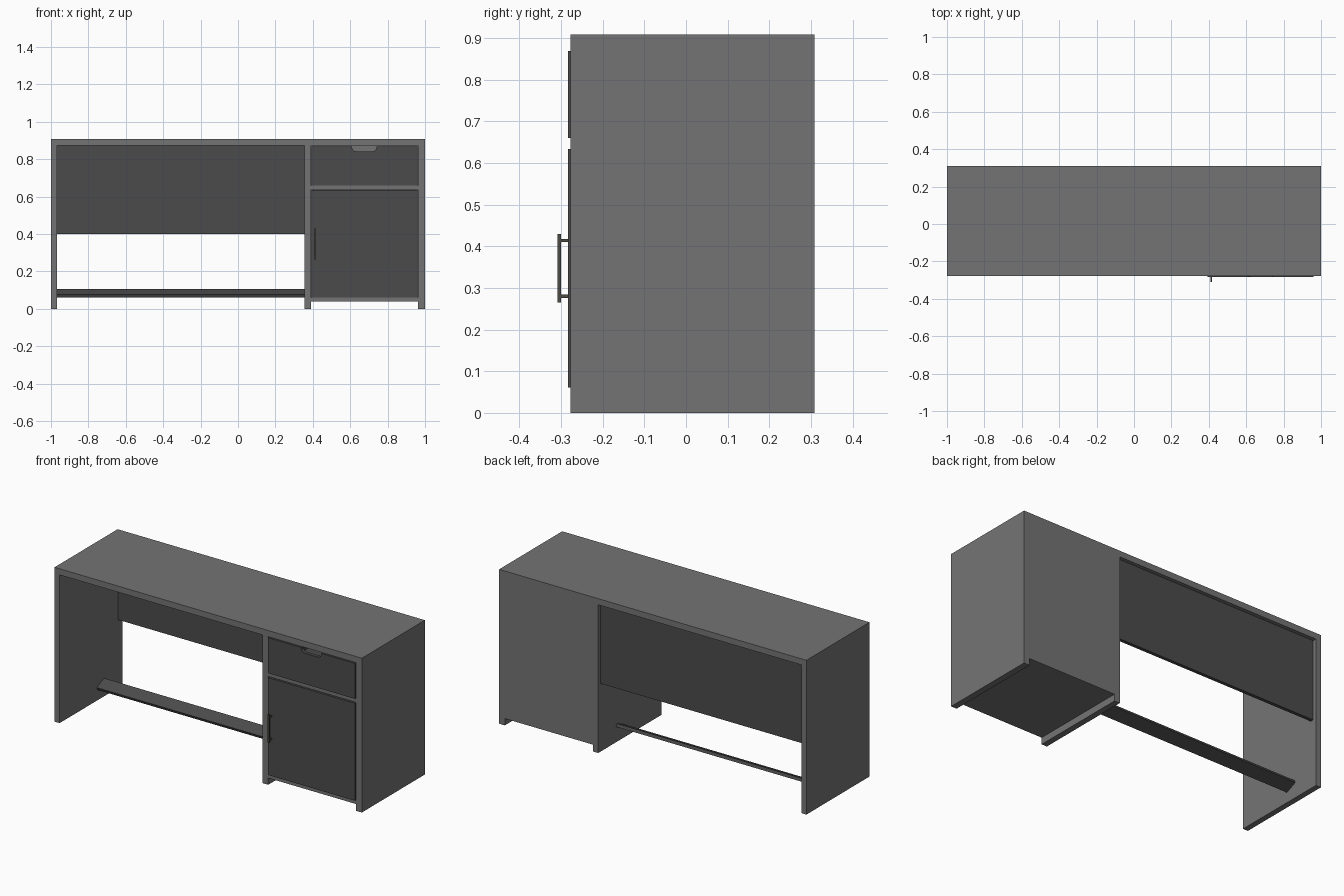
import bpy, bmesh, math
from mathutils import Matrix

if "Cube" in bpy.data.objects:
    bpy.data.objects.remove(bpy.data.objects["Cube"])


def material(name, r, g, b):
    m = bpy.data.materials.new(name)
    m.diffuse_color = (r, g, b, 1)
    m.use_nodes = True
    m.node_tree.nodes["Principled BSDF"].inputs["Base Color"].default_value = m.diffuse_color
    return m


GREY = material("mid grey board", 0.175, 0.175, 0.175)
DARK = material("dark grey panel", 0.07, 0.07, 0.07)
METAL = material("dark metal", 0.075, 0.07, 0.06)


def finish(name, bm, mat):
    bmesh.ops.recalc_face_normals(bm, faces=bm.faces)
    me = bpy.data.meshes.new(name)
    bm.to_mesh(me)
    bm.free()
    me.materials.append(mat)
    ob = bpy.data.objects.new(name, me)
    bpy.context.collection.objects.link(ob)
    return ob


def box(name, x, y, z, mat):
    """Box from (min, max) pairs."""
    bm = bmesh.new()
    c = [(a + b) / 2 for a, b in (x, y, z)]
    s = [b - a for a, b in (x, y, z)]
    bmesh.ops.create_cube(bm, size=1, matrix=Matrix.Translation(c) @ Matrix.Diagonal((*s, 1)))
    return finish(name, bm, mat)


def prism(name, pts, direction, mat):
    """Polygon extruded along a direction."""
    bm = bmesh.new()
    f = bm.faces.new([bm.verts.new(p) for p in pts])
    r = bmesh.ops.extrude_face_region(bm, geom=[f])
    bmesh.ops.translate(bm, vec=direction, verts=[v for v in r["geom"] if isinstance(v, bmesh.types.BMVert)])
    return finish(name, bm, mat)


F, B = -0.277, 0.309          # front and back of the carcass
UNDER, TOP = 0.872, 0.908     # underside and top of the worktop
IN_L, IN_R = 0.39, 0.963      # inside of the cabinet
DOOR_F = -0.283               # face of door and drawer

# Worktop and upright panels
box("worktop", (-1, 1), (F, B), (UNDER, TOP), GREY)
for name, x in (("left_side", (-1, -0.967)), ("middle_side", (0.355, IN_L)), ("right_side", (IN_R, 1))):
    box(name, x, (F, B), (0, UNDER), GREY)

# Modesty panel at the back of the knee space
box("modesty_panel", (-0.967, 0.355), (0.267, 0.287), (0.4, UNDER), DARK)

# Tilted footrest
d, t = 0.074, 0.018
a = math.radians(24)
y0, z0 = 0.068, 0.077
u, n = (math.cos(a), math.sin(a)), (math.sin(a), -math.cos(a))
section = [(0, 0), (d, 0), (d, t), (0, t)]
prism("footrest", [(-0.967, y0 + s * u[0] + k * n[0], z0 + s * u[1] + k * n[1]) for s, k in section],
      (1.322, 0, 0), DARK)

# Cabinet boards
box("cabinet_floor", (IN_L, IN_R), (F, B - 0.018), (0.04, 0.061), GREY)
box("cabinet_divider", (IN_L, IN_R), (F, B - 0.018), (0.638, 0.66), GREY)
box("cabinet_back", (IN_L, IN_R), (B - 0.018, B), (0.04, UNDER), GREY)

# Door
box("door", (0.394, 0.959), (DOOR_F, -0.263), (0.061, 0.634), DARK)

# Drawer front with a rounded finger notch in its top edge
cx, hw, r, zt, zn = 0.675, 0.066, 0.026, 0.869, 0.841
notch = [(cx - hw, zt)]
for i in range(7):
    g = math.pi + i * math.pi / 12
    notch.append((cx - hw + r + r * math.cos(g), zn + r + r * math.sin(g)))
notch += [(2 * cx - x, z) for x, z in reversed(notch)]
outline = [(0.959, 0.66), (0.394, 0.66), (0.394, zt)] + notch + [(0.959, zt)]
prism("drawer_front", [(x, DOOR_F, z) for x, z in outline], (0, 0.02, 0), DARK)

# Drawer box behind the front
for name, x in (("drawer_left", (0.4, 0.412)), ("drawer_right", (0.941, 0.953))):
    box(name, x, (-0.263, 0.25), (0.668, 0.82), DARK)
box("drawer_floor", (0.412, 0.941), (-0.263, 0.25), (0.668, 0.68), DARK)
box("drawer_back", (0.412, 0.941), (0.238, 0.25), (0.68, 0.82), DARK)

# Door handle
box("handle_bar", (0.410, 0.418), (-0.309, -0.300), (0.265, 0.43), METAL)
for i, z in enumerate((0.28, 0.414)):
    box(f"handle_post_{i + 1}", (0.410, 0.418), (-0.300, DOOR_F), (z - 0.004, z + 0.004), METAL)
